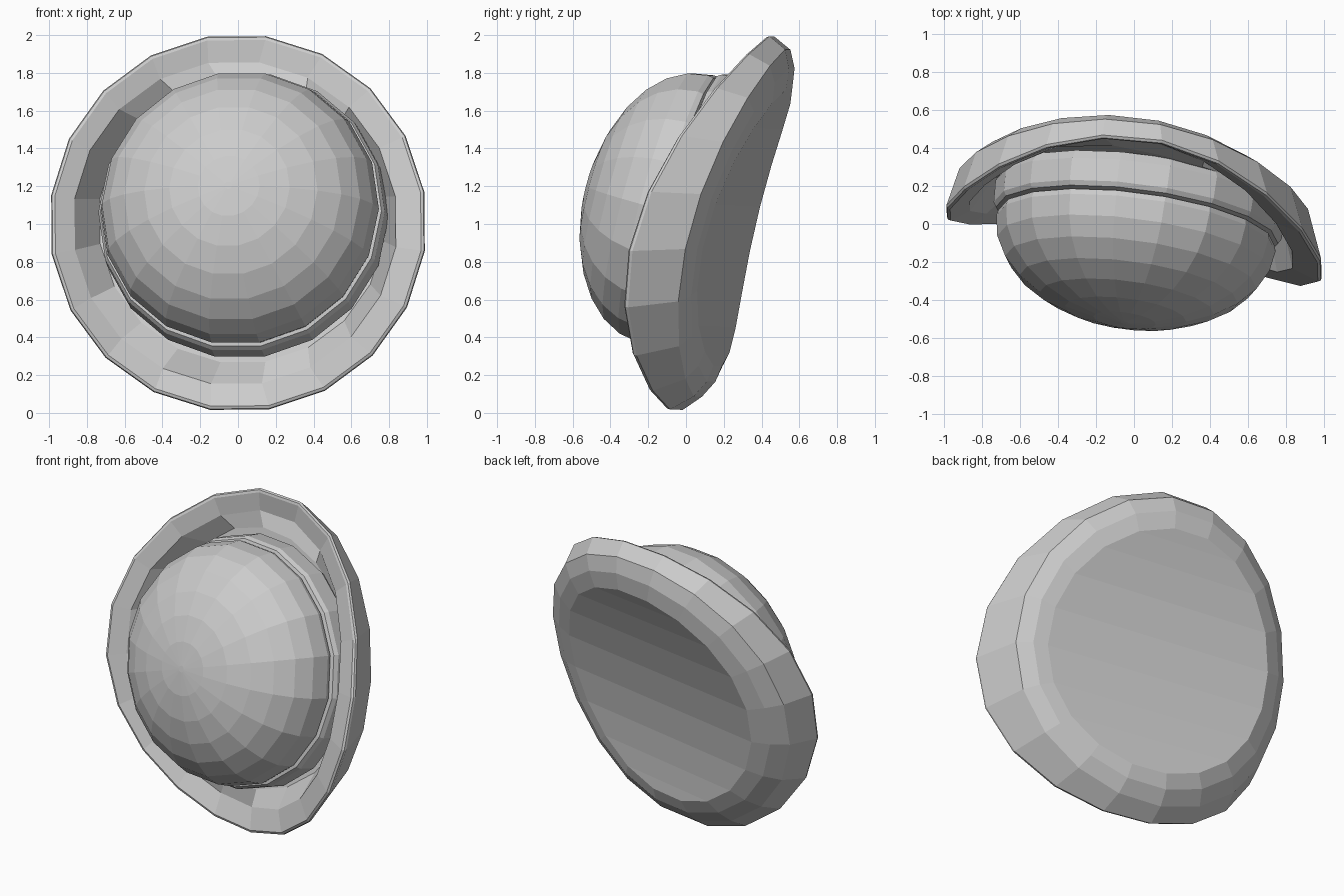
import bpy, bmesh, math
from mathutils import Vector

if "Cube" in bpy.data.objects:
    bpy.data.objects.remove(bpy.data.objects["Cube"], do_unlink=True)

grey = bpy.data.materials.new("plain grey")
grey.use_nodes = True
GREY = (0.6, 0.6, 0.6, 1)
grey.diffuse_color = GREY
grey.node_tree.nodes["Principled BSDF"].inputs["Base Color"].default_value = GREY


def finish(bm, name):
    bmesh.ops.recalc_face_normals(bm, faces=bm.faces)
    mesh = bpy.data.meshes.new(name)
    bm.to_mesh(mesh)
    bm.free()
    mesh.materials.append(grey)
    obj = bpy.data.objects.new(name, mesh)
    bpy.context.collection.objects.link(obj)
    return obj


def bridge(bm, loops):
    for a, b in zip(loops, loops[1:]):
        n = len(a)
        for i in range(n):
            j = (i + 1) % n
            bm.faces.new((a[i], a[j], b[j], b[i]))


def strip_cap(bm, loop):
    # close a warped loop with level strips; the loop starts at its top edge
    n = len(loop)
    for i in range(n // 2 - 1):
        bm.faces.new((loop[i], loop[i + 1], loop[n - 2 - i], loop[n - 1 - i]))


# Warped brim: each loop is a circle whose depth waves around it
BRIM_SIDES = 20
FLOOR = (0.19, -0.105, 0.2, 0, -0.025)
INNER = (0.085, -0.145, 0.225, -0.14, 0.03)
RIM = (0.045, -0.155, 0.255, -0.15, 0.03)
BELLY = (0.225, -0.115, 0.24, -0.08, 0.01)
SHOULDER = (0.28, -0.12, 0.215, -0.07, 0.01)
BACK = (0.30, -0.125, 0.19, -0.06, 0.01)


def brim_loop(bm, radius, wave, shift=0.0, cx=0.0, cz=1.005):
    mean, c1, s1, c2, s2 = wave
    loop = []
    for i in range(BRIM_SIDES):
        a = math.radians(99.5) + math.tau * i / BRIM_SIDES
        y = (mean + shift + c1 * math.cos(a) + s1 * math.sin(a)
             + c2 * math.cos(2 * a) + s2 * math.sin(2 * a))
        loop.append(bm.verts.new((cx + radius * math.cos(a), y,
                                  cz + radius * math.sin(a))))
    return loop


bm = bmesh.new()
brim = [
    brim_loop(bm, 0.76, FLOOR, 0, 0.02, 1.02),
    brim_loop(bm, 0.86, INNER, 0, -0.015),
    brim_loop(bm, 0.98, RIM, -0.005),
    brim_loop(bm, 0.995, RIM),
    brim_loop(bm, 1.0, RIM, 0.015),
    brim_loop(bm, 0.93, BELLY),
    brim_loop(bm, 0.84, SHOULDER, 0, 0.005, 0.995),
    brim_loop(bm, 0.74, BACK, 0, 0.015, 0.98),
]
bridge(bm, brim)
strip_cap(bm, brim[0])
strip_cap(bm, brim[-1])
finish(bm, "brim")

# Tilted crown: turned profiles about a leaning axis
AXIS = Vector((-0.13, -1, 0.265)).normalized()
CENTRE = Vector((0.01, -0.05, 1.08))
SIDE = AXIS.cross(Vector((0, 0, 1))).normalized()
UP = SIDE.cross(AXIS)


def turned(name, profile, sides=18):
    bm = bmesh.new()
    loops = []
    for r, t in profile:
        loops.append([bm.verts.new(CENTRE + AXIS * t
                      + r * (SIDE * math.cos(math.tau * i / sides)
                             + UP * math.sin(math.tau * i / sides)))
                      for i in range(sides)])
    bridge(bm, loops)
    bm.faces.new(loops[0])
    bm.faces.new(loops[-1])
    return finish(bm, name)


dome = [(0.70, -0.04), (0.735, -0.03)]
for k in range(7):
    a = math.radians(90) * k / 7
    dome.append((0.742 * math.cos(a), 0.49 * math.sin(a)))
dome.append((0.02, 0.49))
turned("crown_dome", dome)
turned("crown_band", [(0.74, -0.24), (0.77, -0.19), (0.765, -0.07),
                      (0.75, -0.045), (0.70, -0.035)])
